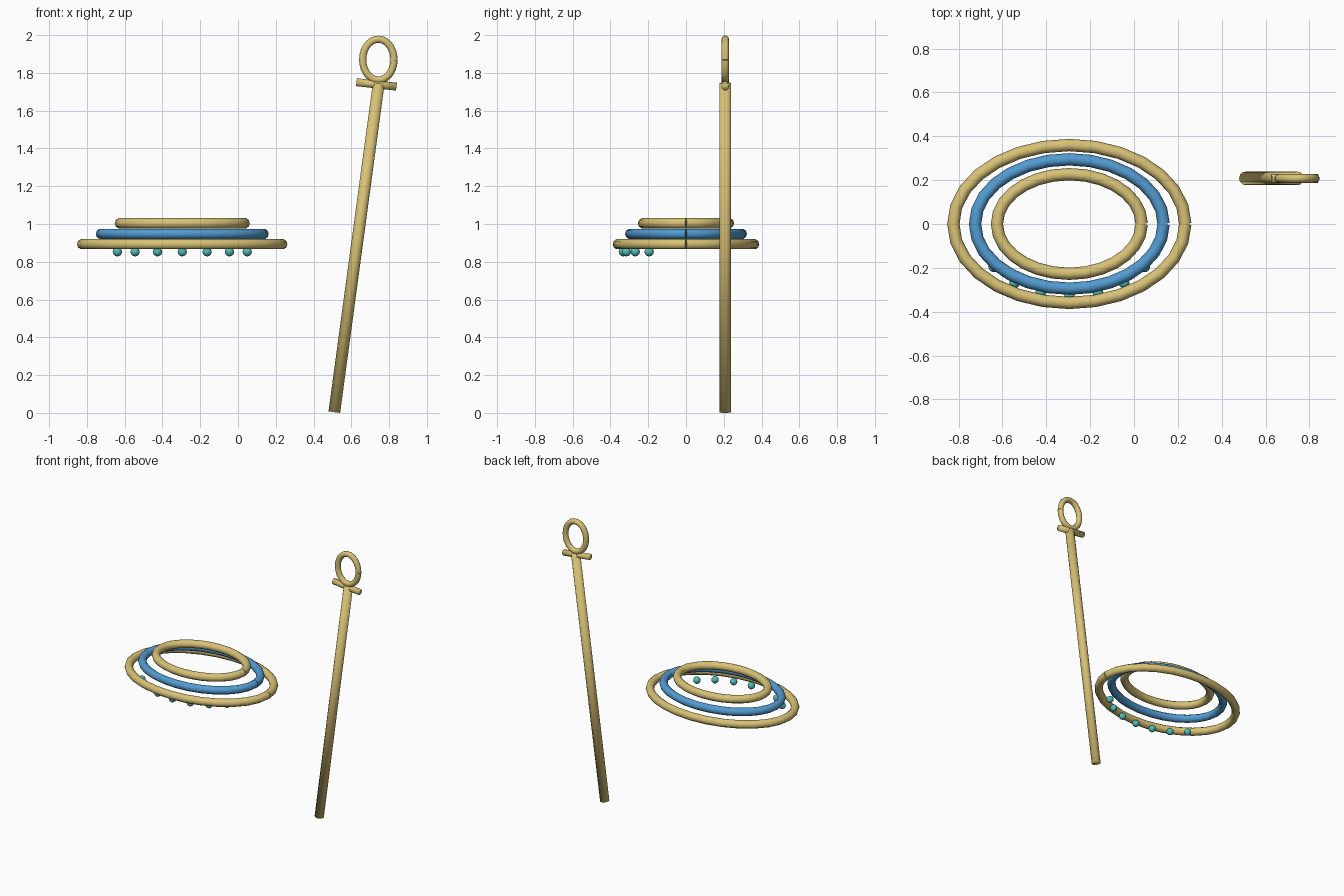
import bpy
import math
from mathutils import Vector

cube = bpy.data.objects.get("Cube")
if cube:
    bpy.data.objects.remove(cube, do_unlink=True)


def material(name, rgb):
    mat = bpy.data.materials.new(name)
    mat.use_nodes = True
    colour = (*rgb, 1.0)
    mat.diffuse_color = colour
    mat.node_tree.nodes["Principled BSDF"].inputs["Base Color"].default_value = colour
    return mat


gold = material("gold", (0.69, 0.54, 0.18))
blue = material("blue", (0.085, 0.33, 0.64))
teal = material("teal", (0.08, 0.50, 0.49))


def finish(obj, name, mat):
    obj.name = name
    obj.data.materials.append(mat)
    obj.data.shade_smooth()
    return obj


def hoop(name, centre, across, along, radius, mat, segments=28):
    """Elliptical tube whose two ends meet at +x, leaving a fine seam."""
    curve = bpy.data.curves.new(name, "CURVE")
    curve.dimensions = "3D"
    curve.bevel_depth = radius
    curve.bevel_resolution = 3
    curve.use_fill_caps = True
    line = curve.splines.new("POLY")
    line.points.add(segments)
    for i, point in enumerate(line.points):
        a = 2 * math.pi * i / segments
        p = Vector(centre) + Vector(across) * math.cos(a) + Vector(along) * math.sin(a)
        point.co = (*p, 1)
    source = bpy.data.objects.new(name, curve)
    bpy.context.collection.objects.link(source)
    # Convert the swept curve to a plain mesh
    mesh = bpy.data.meshes.new_from_object(
        source.evaluated_get(bpy.context.evaluated_depsgraph_get()))
    bpy.data.objects.remove(source, do_unlink=True)
    obj = bpy.data.objects.new(name, mesh)
    bpy.context.collection.objects.link(obj)
    mesh.materials.clear()
    return finish(obj, name, mat)


def rod(name, start, end, radius, mat):
    start, end = Vector(start), Vector(end)
    axis = end - start
    bpy.ops.mesh.primitive_cylinder_add(
        vertices=12, radius=radius, depth=axis.length, location=(start + end) / 2,
        rotation=axis.to_track_quat("Z", "Y").to_euler())
    return finish(bpy.context.object, name, mat)


# Three stepped hoops
HOOP_X = -0.295
for name, z, rx, ry, mat in (
        ("lower_hoop", 0.893, 0.529, 0.36, gold),
        ("middle_hoop", 0.948, 0.43, 0.295, blue),
        ("upper_hoop", 1.004, 0.33, 0.227, gold)):
    hoop(name, (HOOP_X, 0, z), (rx, 0, 0), (0, ry, 0), 0.028, mat)

# Row of beads below the front of the hoops
for i in range(7):
    a = math.radians(216 + 18 * i)
    bpy.ops.mesh.primitive_uv_sphere_add(
        segments=16, ring_count=8, radius=0.0245,
        location=(HOOP_X + 0.425 * math.cos(a), 0.332 * math.sin(a), 0.853))
    finish(bpy.context.object, f"bead_{i + 1}", teal)

# Leaning staff with crossbar and loop handle
STAFF_Y = 0.208
rod("staff", (0.51, STAFF_Y, 0.004), (0.745, STAFF_Y, 1.745), 0.031, gold)
rod("crossbar", (0.627, STAFF_Y, 1.751), (0.839, STAFF_Y, 1.727), 0.021, gold)
hoop("loop_handle", (0.743, STAFF_Y, 1.87), (0.083, 0, 0), (0, 0, 0.108), 0.02, gold)
